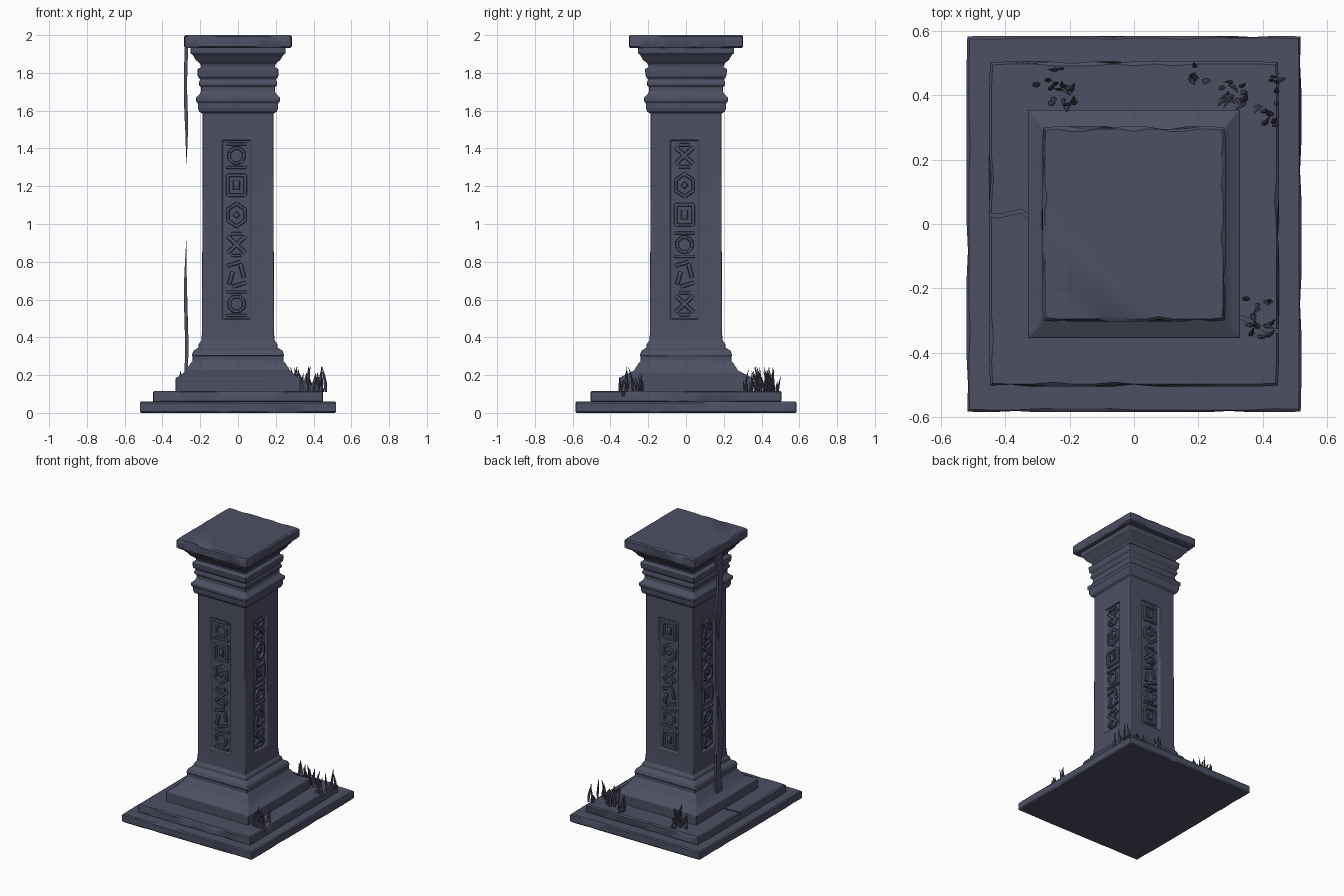
import bpy, bmesh, math, random
from mathutils import Vector, Matrix

random.seed(7)
cube = bpy.data.objects.get("Cube")
if cube:
    bpy.data.objects.remove(cube, do_unlink=True)

# One slate stone colour throughout
stone = bpy.data.materials.new("slate_stone")
stone.use_nodes = True
colour = (0.075, 0.08, 0.125, 1)
stone.diffuse_color = colour
stone.node_tree.nodes["Principled BSDF"].inputs["Base Color"].default_value = colour


def finish(name, bm, bevel=0):
    bmesh.ops.recalc_face_normals(bm, faces=bm.faces)
    mesh = bpy.data.meshes.new(name)
    bm.to_mesh(mesh)
    bm.free()
    ob = bpy.data.objects.new(name, mesh)
    bpy.context.collection.objects.link(ob)
    mesh.materials.append(stone)
    if bevel:
        mod = ob.modifiers.new("worn_edges", 'BEVEL')
        mod.width, mod.segments = bevel, 2
        mod.limit_method = 'ANGLE'
    return ob


def loft(bm, rings):
    """Skin closed rings of points and cap both ends."""
    rows = [[bm.verts.new(p) for p in ring] for ring in rings]
    n = len(rows[0])
    for a, b in zip(rows, rows[1:]):
        for i in range(n):
            j = (i + 1) % n
            bm.faces.new((a[i], a[j], b[j], b[i]))
    bm.faces.new(rows[0][::-1])
    bm.faces.new(rows[-1])


def rect(hx, hy, z, cx=0, cy=0):
    return [(cx + sx * hx, cy + sy * hy, z)
            for sx, sy in ((-1, -1), (1, -1), (1, 1), (-1, 1))]


def worn_rect(hx, hy, z, wear, steps=14):
    """Rectangle outline with small dents along its edges."""
    pts = [Vector(p) for p in rect(hx, hy, z)]
    out = []
    for i in range(4):
        for k in range(steps):
            p = pts[i].lerp(pts[(i + 1) % 4], k / steps)
            dent = random.choice((0, 0, 0, wear)) if k else wear / 2
            out.append((p.x * (1 - dent / hx), p.y * (1 - dent / hy), z))
    return out


def slab(name, hx, hy, z0, z1, wear):
    bm = bmesh.new()
    edge = (z1 - z0) * 0.12
    levels = ((z0, edge), (z0 + edge, 0), (z1 - edge, 0), (z1, edge))
    loft(bm, [worn_rect(hx - e, hy - e, z, wear) for z, e in levels])
    return finish(name, bm)


def cut(target, cutter):
    mod = target.modifiers.new("cut", 'BOOLEAN')
    mod.operation, mod.object, mod.solver = 'DIFFERENCE', cutter, 'EXACT'
    bpy.context.view_layer.objects.active = target
    bpy.ops.object.modifier_apply(modifier=mod.name)
    bpy.data.objects.remove(cutter, do_unlink=True)


# Stepped base and cap
slab("base_slab", 0.52, 0.585, 0, 0.06, 0.004)
step = slab("upper_step", 0.45, 0.505, 0.055, 0.117, 0.006)
slab("cap_slab", 0.285, 0.303, 1.932, 2.0, 0.007)

# Zigzag cracks in the step
for path in (((-0.5, 0.03), (-0.42, 0.025), (-0.35, 0.04), (-0.31, 0.01)),
             ((0.48, -0.335), (0.41, -0.33), (0.36, -0.30), (0.33, -0.29))):
    bm = bmesh.new()
    side = [(x, y + 0.006) for x, y in reversed(path)]
    outline = [(x, y - 0.006) for x, y in path] + side
    loft(bm, [[(x, y, z) for x, y in outline] for z in (0.09, 0.14)])
    cut(step, finish("crack_cutter", bm))

# Column: flared foot, square shaft and neck mouldings
profile = [(0.33, 0.11), (0.33, 0.185), (0.30, 0.20), (0.275, 0.225), (0.25, 0.265),
           (0.24, 0.275), (0.24, 0.30), (0.245, 0.305), (0.235, 0.33), (0.21, 0.345),
           (0.208, 0.365), (0.195, 0.38), (0.19, 0.43), (0.188, 1.585), (0.205, 1.595),
           (0.213, 1.615), (0.213, 1.64), (0.222, 1.65), (0.222, 1.67), (0.205, 1.685),
           (0.196, 1.70), (0.196, 1.725), (0.207, 1.735), (0.207, 1.75), (0.20, 1.765),
           (0.213, 1.78), (0.215, 1.82), (0.195, 1.83), (0.20, 1.848), (0.225, 1.87),
           (0.24, 1.895), (0.252, 1.905), (0.252, 1.94)]
bm = bmesh.new()
loft(bm, [rect(r, r + (0.025 if z < 0.21 else 0.003 if z > 1.8 else 0), z)
          for r, z in profile])
column = finish("column", bm)

# Recessed panel on each side of the shaft
FACE, FLOOR = 0.189, 0.172
P_CX, P_Z0, P_Z1 = -0.008, 0.50, 1.44
for k in range(4):
    bm = bmesh.new()
    rings = []
    for depth, hw, grow in ((FLOOR, 0.07, 0), (FACE + 0.02, 0.09, 0.012)):
        rings.append([(P_CX - hw, -depth, P_Z0 - grow), (P_CX + hw, -depth, P_Z0 - grow),
                      (P_CX + hw, -depth, P_Z1 + grow), (P_CX - hw, -depth, P_Z1 + grow)])
    loft(bm, rings)
    bm.transform(Matrix.Rotation(k * math.pi / 2, 4, 'Z'))
    cut(column, finish("panel_cutter", bm))
bev = column.modifiers.new("worn_edges", 'BEVEL')
bev.width, bev.segments, bev.limit_method = 0.004, 2, 'ANGLE'


def bar(bm, cx, cz, w, h, turn=0):
    """Raised carved bar standing on the panel floor."""
    rings = []
    for depth, s in ((FLOOR - 0.004, 1), (FACE - 0.006, 1), (FACE - 0.002, 0.7)):
        ring = []
        for sx, sz in ((-1, -1), (1, -1), (1, 1), (-1, 1)):
            v = Matrix.Rotation(turn, 2) @ Vector((sx * w / 2 * s, sz * h / 2 * s))
            ring.append((cx + v.x, -depth, cz + v.y))
        rings.append(ring)
    loft(bm, rings)


def carved_ring(bm, cx, cz, rx, rz, sides, thick=0.018):
    """Raised ring made of short carved bars."""
    pts = [Vector((cx + rx * math.cos(a), cz + rz * math.sin(a)))
           for a in (math.tau * (i + 0.5) / sides for i in range(sides))]
    for i, p in enumerate(pts):
        d = pts[(i + 1) % sides] - p
        m = p + d / 2
        bar(bm, m.x, m.y, d.length + thick * 0.4, thick, math.atan2(d.y, d.x))


# Abstract ornament carved in the panels
def ornament(bm, kind, cz):
    cx = P_CX
    if kind == 0:      # ring between two bars
        carved_ring(bm, cx, cz, 0.042, 0.042, 8)
        for s in (-1, 1):
            bar(bm, cx, cz + s * 0.062, 0.11, 0.016)
    elif kind == 1:    # crossed bars
        for s in (-1, 1):
            bar(bm, cx, cz, 0.13, 0.022, s * 0.75)
            bar(bm, cx, cz + s * 0.058, 0.06, 0.018)
    elif kind == 2:    # nested square
        carved_ring(bm, cx, cz, 0.065, 0.075, 4)
        bar(bm, cx, cz, 0.035, 0.05)
    elif kind == 3:    # two offset slanted strokes
        for s in (-1, 1):
            bar(bm, cx + s * 0.03, cz + s * 0.02, 0.022, 0.075, s * 0.25)
            bar(bm, cx - s * 0.015, cz + s * 0.055, 0.075, 0.02, 0.3)
    else:              # diamond with a centre stud
        carved_ring(bm, cx, cz, 0.052, 0.06, 6)
        bar(bm, cx, cz, 0.03, 0.03, math.pi / 4)


for k, side in enumerate(("front", "left", "back", "right")):
    bm = bmesh.new()
    for i in range(6):
        ornament(bm, (i * (2 + k % 2) + k) % 5, P_Z1 - 0.078 - i * 0.157)
    bm.transform(Matrix.Rotation(k * math.pi / 2, 4, 'Z'))
    finish(side + "_panel_ornament", bm)


# Thin creepers: one hanging from the cap, one climbing from the foot
def creeper(name, z0, z1, tip_up):
    bm = bmesh.new()
    rings = []
    n = 16
    for i in range(n + 1):
        t = i / n
        s = min(1, 2.2 * (1 - t if tip_up else t) + 0.15)
        wob = 0.008 * math.sin(7 * t)
        rings.append(rect(0.009 * s, (0.032 + random.uniform(-0.008, 0.008)) * s,
                          z0 + (z1 - z0) * t, -0.275 + wob * 0.4, 0.02 + wob))
    loft(bm, rings)
    return finish(name, bm)


creeper("hanging_creeper", 1.32, 1.935, False)
creeper("climbing_creeper", 0.19, 0.91, True)


# Tufts of pointed leaves on the step
def leaf(bm, x, y, h, r, lean):
    rings = []
    for t, s in ((0, 0.7), (0.35, 1), (0.7, 0.6), (1, 0.08)):
        cx, cy = x + lean.x * t * t, y + lean.y * t * t
        rings.append([(cx + r * s * math.cos(a), cy + 0.6 * r * s * math.sin(a), 0.11 + h * t)
                      for a in (math.tau * i / 5 for i in range(5))])
    loft(bm, rings)


tufts = {"front_left_tuft": (0.385, -0.275, 0.04, 0.075, 14),
         "back_left_tuft": (0.31, 0.40, 0.035, 0.05, 14),
         "left_edge_tuft": (0.42, 0.36, 0.035, 0.06, 9),
         "back_corner_tuft": (0.44, 0.45, 0.025, 0.015, 4),
         "back_edge_tuft": (0.20, 0.465, 0.055, 0.03, 6),
         "back_right_tuft": (-0.26, 0.45, 0.06, 0.035, 10),
         "back_right_foot_tuft": (-0.22, 0.395, 0.04, 0.03, 9)}
for name, (cx, cy, sx, sy, count) in tufts.items():
    bm = bmesh.new()
    for i in range(count):
        lean = Vector((random.uniform(-1, 1), random.uniform(-1, 1))) * 0.025
        leaf(bm, cx + random.uniform(-sx, sx), cy + random.uniform(-sy, sy),
             random.uniform(0.04, 0.14), random.uniform(0.008, 0.014), lean)
    finish(name, bm)

# Soft shading with crisp edges
bpy.ops.object.select_all(action='DESELECT')
for ob in bpy.context.collection.objects:
    if ob.type == 'MESH' and stone.name in ob.data.materials:
        ob.select_set(True)
        bpy.context.view_layer.objects.active = ob
bpy.ops.object.shade_smooth_by_angle(angle=math.radians(30))
